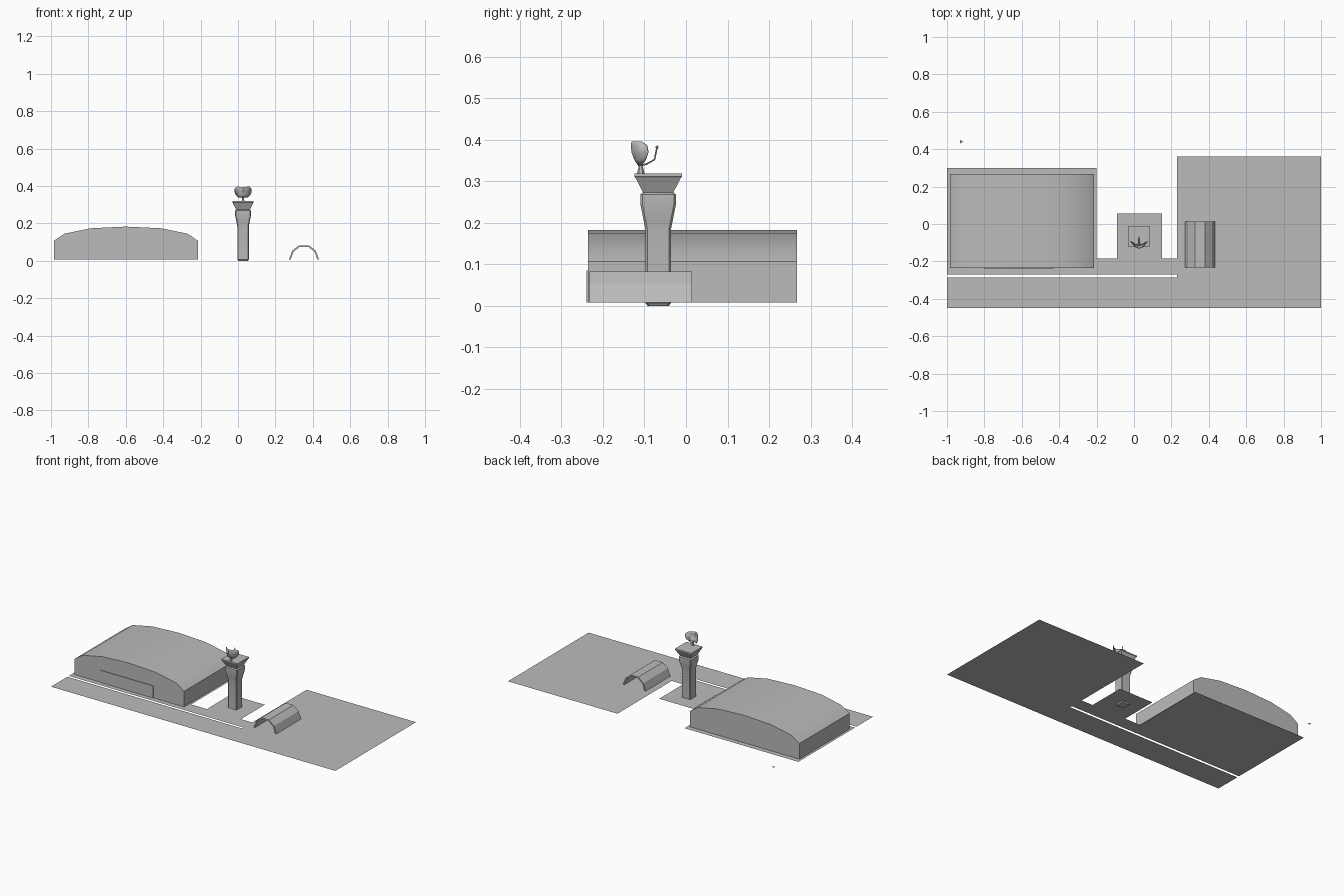
import bpy, bmesh
from mathutils import Vector

cube = bpy.data.objects.get("Cube")
if cube:
    bpy.data.objects.remove(cube, do_unlink=True)

grey = bpy.data.materials.new("plain grey")
grey.use_nodes = True
GREY = (0.5, 0.5, 0.5, 1)
grey.diffuse_color = GREY
grey.node_tree.nodes["Principled BSDF"].inputs["Base Color"].default_value = GREY

GROUND = 0.008
TOWER = Vector((0.027, -0.067, 0))


def finish(name, bm, smooth=None, recalc=True):
    if recalc:
        bmesh.ops.recalc_face_normals(bm, faces=bm.faces)
    mesh = bpy.data.meshes.new(name)
    bm.to_mesh(mesh)
    bm.free()
    mesh.materials.append(grey)
    ob = bpy.data.objects.new(name, mesh)
    bpy.context.collection.objects.link(ob)
    if smooth:
        bpy.ops.object.select_all(action='DESELECT')
        ob.select_set(True)
        bpy.context.view_layer.objects.active = ob
        bpy.ops.object.shade_smooth_by_angle(angle=smooth)
    return ob


def flat(name, points):
    bm = bmesh.new()
    bm.faces.new([bm.verts.new((x, y, GROUND)) for x, y in points])
    return finish(name, bm, recalc=False)


def extrude_y(name, profile, y0, y1, smooth=None):
    """Closed x-z profile pushed from y0 to y1."""
    bm = bmesh.new()
    face = bm.faces.new([bm.verts.new((x, y0, z)) for x, z in profile])
    out = bmesh.ops.extrude_face_region(bm, geom=[face])
    moved = [v for v in out["geom"] if isinstance(v, bmesh.types.BMVert)]
    bmesh.ops.translate(bm, verts=moved, vec=(0, y1 - y0, 0))
    return finish(name, bm, smooth)


def loft_square(name, rings, chamfer, smooth=None):
    """Stack of (height, half width) squares with cut corners."""
    bm = bmesh.new()
    loops = []
    for z, h in rings:
        c = h - chamfer
        pts = [(h, -c), (h, c), (c, h), (-c, h), (-h, c), (-h, -c), (-c, -h), (c, -h)]
        if chamfer == 0:
            pts = pts[1::2]
        loops.append([bm.verts.new(TOWER + Vector((x, y, z))) for x, y in pts])
    for low, high in zip(loops, loops[1:]):
        for i in range(len(low)):
            j = (i + 1) % len(low)
            bm.faces.new((low[i], low[j], high[j], high[i]))
    bm.faces.new(loops[0][::-1])
    bm.faces.new(loops[-1])
    return finish(name, bm, smooth)


def mirrored(half, centre):
    """Right half of an arch, from the foot up, completed on the left."""
    right = [(centre + x, z) for x, z in half]
    left = [(centre - x, z) for x, z in reversed(half) if x > 0]
    return right + left


# Paved ground: runway, apron, hangar pad and tower pad in one sheet
flat("paving", [
    (-1, -0.45), (1, -0.45), (1, 0.36), (0.23, 0.36), (0.23, -0.185),
    (0.15, -0.185), (0.15, 0.055), (-0.09, 0.055), (-0.09, -0.185),
    (-0.2, -0.185), (-0.2, 0.3), (-1, 0.3), (-1, -0.27),
    (0.23, -0.27), (0.23, -0.285), (-1, -0.285)])
flat("loose_marker", [(-0.93, 0.431), (-0.912, 0.44), (-0.93, 0.45)])

# Hangar with a shallow vaulted roof, and its door
hangar = [(0.385, GROUND), (0.385, 0.107), (0.33, 0.145), (0.19, 0.174), (0, 0.183)]
extrude_y("hangar", mirrored(hangar, -0.599), -0.236, 0.267, 0.45)
door = [(-0.8, GROUND), (-0.43, GROUND), (-0.43, 0.085), (-0.8, 0.085)]
extrude_y("hangar_door", door, -0.24, -0.235)

# Open arched shelter
outer = [(0.08, GROUND), (0.063, 0.054), (0.027, 0.083)]
inner = [(0.071, GROUND), (0.056, 0.049), (0.024, 0.074)]
extrude_y("arched_shelter", mirrored(outer, 0.353) + mirrored(inner, 0.353)[::-1],
          -0.2325, 0.0145)

# Control tower
loft_square("tower_column", [(0, 0.026), (0.007, 0.031), (0.185, 0.031), (0.205, 0.035),
                             (0.245, 0.043), (0.268, 0.043), (0.274, 0.036)], 0.005, 0.5)
loft_square("tower_cap", [(0.272, 0.036), (0.309, 0.055), (0.311, 0.057),
                          (0.319, 0.057)], 0)

# Antenna stand
bm = bmesh.new()
bmesh.ops.create_cone(bm, cap_ends=True, segments=6, radius1=0.009, radius2=0.003, depth=0.024)
bmesh.ops.translate(bm, verts=bm.verts, vec=(TOWER.x, -0.109, 0.331))
finish("antenna_stand", bm)

# Curved antenna dish: rows of (height, half width, back y, edge y)
rows = [(0.338, 0.024, -0.114, -0.107), (0.352, 0.038, -0.123, -0.097),
        (0.37, 0.045, -0.13, -0.091), (0.386, 0.045, -0.131, -0.094),
        (0.396, 0.032, -0.13, -0.108)]
bm = bmesh.new()
grid = []
for z, half, back, edge in rows:
    grid.append([bm.verts.new((TOWER.x + half * t, back + (edge - back) * t * t, z))
                 for t in (-1, -0.5, 0, 0.5, 1)])
for low, high in zip(grid, grid[1:]):
    for i in range(4):
        bm.faces.new((low[i], low[i + 1], high[i + 1], high[i]))
dish = finish("antenna_dish", bm, 0.6)
shell = dish.modifiers.new("thickness", 'SOLIDIFY')
shell.thickness = 0.003
shell.offset = 0

# Bent feed arm and its tip
curve = bpy.data.curves.new("feed_arm", 'CURVE')
curve.dimensions = '3D'
curve.bevel_depth = 0.002
curve.bevel_resolution = 0
curve.use_fill_caps = True
path = [(-0.115, 0.337), (-0.096, 0.341), (-0.076, 0.352), (-0.07, 0.381)]
spline = curve.splines.new('POLY')
spline.points.add(len(path) - 1)
for point, (y, z) in zip(spline.points, path):
    point.co = (TOWER.x, y, z, 1)
curve.materials.append(grey)
bpy.context.collection.objects.link(bpy.data.objects.new("feed_arm", curve))

bm = bmesh.new()
bmesh.ops.create_icosphere(bm, subdivisions=1, radius=0.004)
bmesh.ops.translate(bm, verts=bm.verts, vec=(TOWER.x, -0.07, 0.382))
finish("feed_tip", bm)
